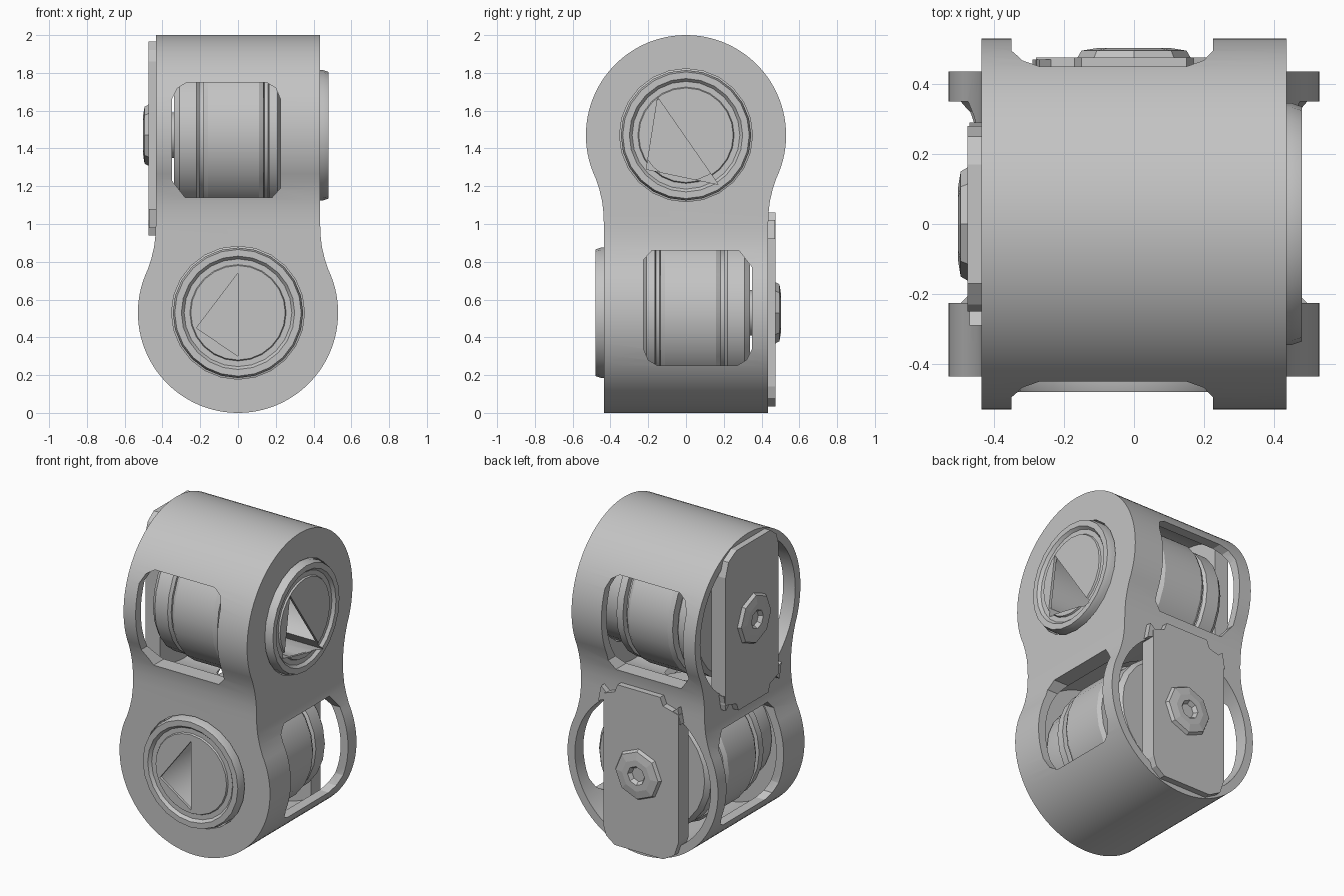
import bpy, bmesh, math
from mathutils import Matrix

if "Cube" in bpy.data.objects:
    bpy.data.objects.remove(bpy.data.objects["Cube"])

grey = bpy.data.materials.new("plain grey")
grey.use_nodes = True
grey.diffuse_color = (0.55, 0.55, 0.55, 1)
grey.node_tree.nodes["Principled BSDF"].inputs["Base Color"].default_value = (0.55, 0.55, 0.55, 1)

R = 0.53                  # outer radius of each drum housing
ZC = 2 - R                # height of the upper axis
HALF = 0.435              # half length of each drum housing
# Half turn that carries the upper unit (axis x) onto the lower unit (axis y)
SWAP = Matrix(((0, -1, 0, 0), (-1, 0, 0, 0), (0, 0, -1, 2), (0, 0, 0, 1)))
UNITS = (("upper", Matrix()), ("lower", SWAP))


def finish(bm, name, turn=Matrix()):
    bm.transform(turn)
    bmesh.ops.recalc_face_normals(bm, faces=bm.faces)
    mesh = bpy.data.meshes.new(name)
    bm.to_mesh(mesh)
    bm.free()
    mesh.materials.append(grey)
    obj = bpy.data.objects.new(name, mesh)
    bpy.context.collection.objects.link(obj)
    return obj


def prism(name, pts, axis, lo, hi, turn=Matrix()):
    """Extrude a (side, height) outline along x or y."""
    bm = bmesh.new()
    place = (lambda u, v, t: (t, u, v)) if axis == "x" else (lambda u, v, t: (u, t, v))
    a = [bm.verts.new(place(u, v, lo)) for u, v in pts]
    b = [bm.verts.new(place(u, v, hi)) for u, v in pts]
    bm.faces.new(a)
    bm.faces.new(b)
    for i in range(len(pts)):
        j = (i + 1) % len(pts)
        bm.faces.new((a[i], a[j], b[j], b[i]))
    return finish(bm, name, turn)


def lathe(name, profile, sides, turn):
    """Spin (radius, x) points about the upper axis."""
    bm = bmesh.new()
    vs = [bm.verts.new((x, 0, ZC + r)) for r, x in profile]
    es = [bm.edges.new(p) for p in zip(vs, vs[1:])]
    bmesh.ops.spin(bm, geom=vs + es, cent=(0, 0, ZC), axis=(1, 0, 0),
                   angle=math.tau, steps=sides, use_merge=False)
    bmesh.ops.remove_doubles(bm, verts=bm.verts, dist=0.0005)
    return finish(bm, name, turn)


def circle(r, n, start=0.0, sweep=360.0, closed=True):
    count = n if closed else n + 1
    angles = [math.radians(start + sweep * i / n) for i in range(count)]
    return [(r * math.cos(a), ZC + r * math.sin(a)) for a in angles]


def boolean(obj, tool, mode="DIFFERENCE"):
    mod = obj.modifiers.new("cut", "BOOLEAN")
    mod.operation, mod.object, mod.solver = mode, tool, "EXACT"
    bpy.context.view_layer.objects.active = obj
    bpy.ops.object.modifier_apply(modifier=mod.name)
    bpy.data.objects.remove(tool)


def smooth(obj, degrees=30):
    obj.data.shade_smooth()
    obj.data.set_sharp_from_angle(angle=math.radians(degrees))


# Housing: two crossed keyhole outlines intersected
neck = [(0.458, 1.18), (0.444, 1.12), (0.437, 1.06), (HALF, 1.0), (HALF, -0.1)]
outline = circle(R, 64, -26, 232, closed=False)
outline += [(-u, v) for u, v in neck] + neck[::-1]
housing = prism("housing", outline, "x", -0.7, 0.7)
boolean(housing, prism("outline_tool", outline, "x", -0.7, 0.7, SWAP), "INTERSECT")

window = [(-0.35, 1.23), (-0.35, 1.66), (-0.32, 1.72), (-0.27, 1.75), (0.15, 1.75),
          (0.20, 1.72), (0.225, 1.66), (0.225, 1.19), (0.18, 1.14), (-0.28, 1.14)]
for unit, turn in UNITS:
    boolean(housing, prism("cavity_tool", circle(0.478, 64), "x", -0.7, 0.36, turn))
    boolean(housing, prism("window_tool", window, "y", -0.7, 0.7, turn))
    boolean(housing, prism("socket_tool", circle(0.352, 24), "x", 0.3, 0.7, turn))
smooth(housing)

# Motors: mounting disc, banded drum, and rimmed end cap
motor_profile = [
    (0, -0.40), (0.12, -0.40), (0.12, -0.34), (0.37, -0.34), (0.395, -0.31),
    (0.395, -0.22), (0.38, -0.205), (0.34, -0.205), (0.34, -0.185), (0.40, -0.185),
    (0.415, -0.16), (0.415, 0.11), (0.40, 0.135), (0.37, 0.14), (0.37, 0.16),
    (0.40, 0.165), (0.40, 0.21), (0.345, 0.23), (0.345, 0.45), (0.335, 0.48),
    (0.30, 0.48), (0.285, 0.462), (0.255, 0.462), (0.25, 0.472), (0, 0.472)]
openings = {"upper": [(-0.15, 1.67), (0.17, 1.21), (-0.21, 1.29)],
            "lower": [(0, 1.26), (0, 1.70), (0.22, 1.55)]}

# End plates: chamfered bars across the open ends
plate_outline = [(0.17, 1.965), (0.25, 1.92), (0.28, 1.83), (0.28, 1.02), (0.17, 0.99),
                 (0.15, 0.94), (-0.15, 0.94), (-0.17, 0.99), (-0.25, 1.02),
                 (-0.25, 1.86), (-0.23, 1.92), (-0.17, 1.965)]

for unit, turn in UNITS:
    motor = lathe(unit + "_motor", motor_profile, 24, turn)
    boolean(motor, prism("hollow_tool", circle(0.24, 24), "x", 0.05, 0.455, turn))
    boolean(motor, prism("opening_tool", openings[unit], "x", 0.2, 0.7, turn))
    smooth(motor)

    prism(unit + "_end_plate", plate_outline, "x", -0.475, -0.375, turn)

    # Hub with a recessed centre
    lathe(unit + "_hub", [(0.17, -0.46), (0.15, -0.495), (0.10, -0.503),
                          (0.06, -0.503), (0.045, -0.478), (0, -0.478)], 8, turn)

    # Small tabs at the corners of the plate's inner end
    for side in (-1, 1):
        tab = [(side * 0.20, 1.04), (side * 0.29, 1.08), (side * 0.27, 0.98)]
        prism(unit + "_plate_tab", tab, "x", -0.47, -0.40, turn)
